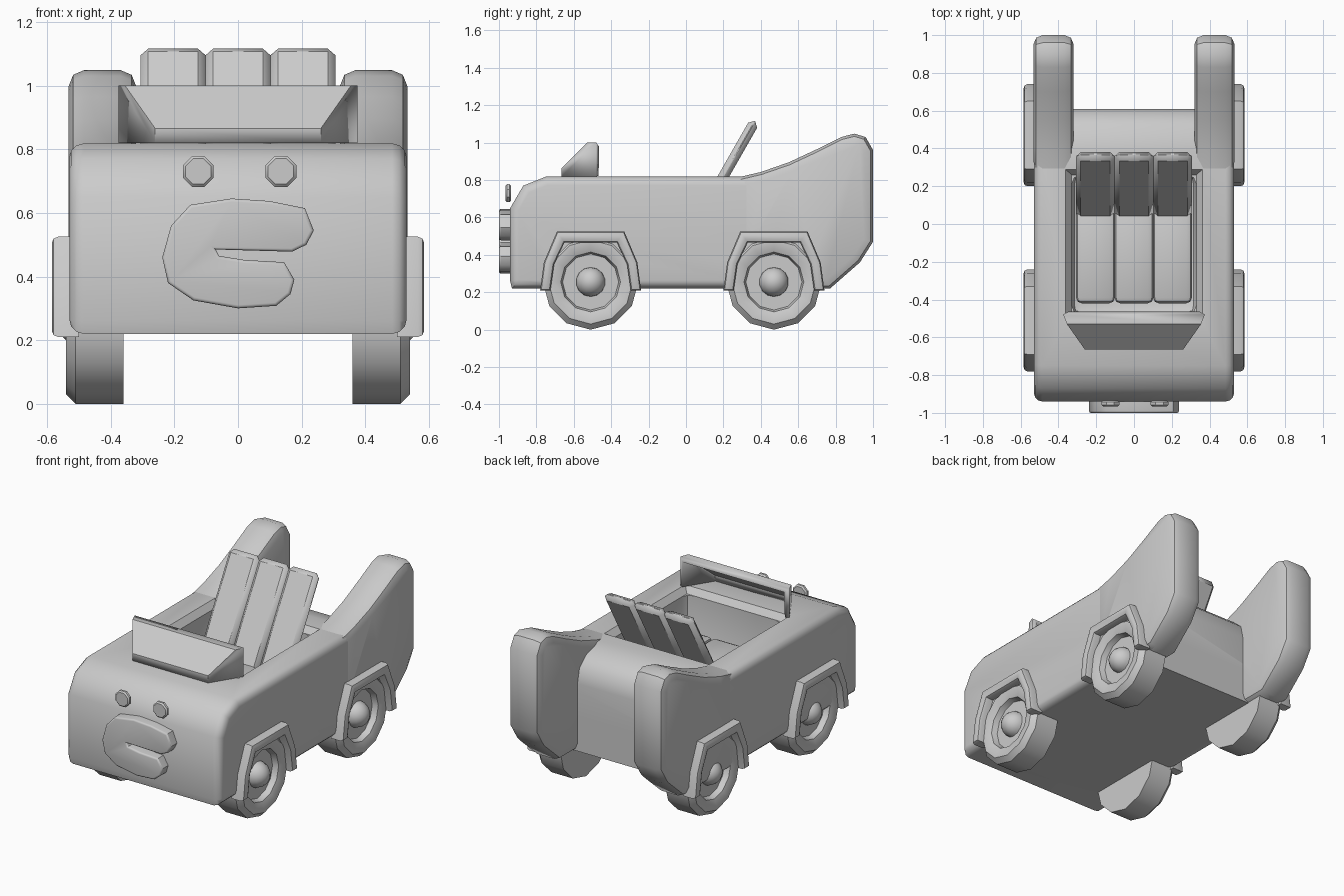
import bpy, bmesh, math
from mathutils import Matrix, Vector

cube = bpy.data.objects.get("Cube")
if cube:
    bpy.data.objects.remove(cube)

grey = bpy.data.materials.new("plain grey")
grey.use_nodes = True
grey.diffuse_color = (0.6, 0.6, 0.6, 1)
grey.node_tree.nodes["Principled BSDF"].inputs["Base Color"].default_value = (0.6, 0.6, 0.6, 1)


def finish(name, bm, angle=40):
    bmesh.ops.recalc_face_normals(bm, faces=bm.faces)
    mesh = bpy.data.meshes.new(name)
    bm.to_mesh(mesh)
    bm.free()
    mesh.materials.append(grey)
    ob = bpy.data.objects.new(name, mesh)
    bpy.context.collection.objects.link(ob)
    smooth(ob, angle)
    return ob


def activate(ob):
    bpy.ops.object.select_all(action="DESELECT")
    ob.select_set(True)
    bpy.context.view_layer.objects.active = ob


def smooth(ob, angle=40):
    activate(ob)
    bpy.ops.object.shade_smooth_by_angle(angle=math.radians(angle))


def slab(name, points, axis, lo, hi, bevel=0.0, segments=2, ends=(True, True)):
    """Extrude a flat outline along x or y and round its end rims."""
    bm = bmesh.new()
    put = (lambda a, b, t: (t, a, b)) if axis == "x" else (lambda a, b, t: (a, t, b))
    first = [bm.verts.new(put(a, b, lo)) for a, b in points]
    last = [bm.verts.new(put(a, b, hi)) for a, b in points]
    caps = [bm.faces.new(first), bm.faces.new(last)]
    n = len(points)
    for i in range(n):
        j = (i + 1) % n
        bm.faces.new((first[i], first[j], last[j], last[i]))
    bmesh.ops.recalc_face_normals(bm, faces=bm.faces)
    if bevel:
        rims = [e for cap, use in zip(caps, ends) if use for e in cap.edges]
        bmesh.ops.bevel(bm, geom=rims, offset=bevel, segments=segments,
                        profile=0.5, affect="EDGES", clamp_overlap=True)
    return finish(name, bm)


def block(name, size, matrix, bevel=0.0, segments=2):
    bm = bmesh.new()
    bmesh.ops.create_cube(bm, size=1, matrix=Matrix.Diagonal((*size, 1)))
    if bevel:
        bmesh.ops.bevel(bm, geom=bm.edges[:], offset=bevel, segments=segments,
                        profile=0.5, affect="EDGES")
    bm.transform(matrix)
    return finish(name, bm)


def lathe(name, profile, centre, steps, side=1):
    """Turn (x, radius) points about an x axis."""
    bm = bmesh.new()
    verts = [bm.verts.new((x, 0, -r)) for x, r in profile]
    edges = [bm.edges.new(p) for p in zip(verts, verts[1:])]
    bmesh.ops.spin(bm, geom=verts + edges, axis=(1, 0, 0), cent=(0, 0, 0),
                   angle=math.tau, steps=steps, use_duplicate=False)
    bmesh.ops.remove_doubles(bm, verts=bm.verts, dist=0.0005)
    bm.transform(Matrix.Translation(centre) @ Matrix.Diagonal((side, 1, 1, 1)))
    return finish(name, bm, 32)


def cut(ob, cutter):
    mod = ob.modifiers.new("cut", "BOOLEAN")
    mod.operation, mod.solver, mod.object = "DIFFERENCE", "EXACT", cutter
    activate(ob)
    bpy.ops.object.modifier_apply(modifier=mod.name)


# Main body, with a rounded nose and tail
body = slab("body", [(-0.93, 0.22), (-0.94, 0.26), (-0.94, 0.65), (-0.87, 0.77), (-0.75, 0.818),
                     (0.4, 0.818), (0.52, 0.79), (0.59, 0.73), (0.61, 0.64), (0.61, 0.22)],
            "x", -0.53, 0.53, 0.055, 3)

# Open cockpit, with a flared rim
cockpit = block("cockpit_cutter", (0.66, 0.74, 0.8), Matrix.Translation((0, -0.11, 0.85)), 0.05)
rim = bmesh.new()
bmesh.ops.create_cube(rim, size=1, matrix=Matrix.Translation((0, -0.11, 0.82))
                      @ Matrix.Diagonal((0.66, 0.74, 0.08, 1)))
for v in rim.verts:
    if v.co.z > 0.82:
        v.co.x *= 1.2
        v.co.y += math.copysign(0.06, v.co.y + 0.11)
rim_cutter = finish("rim_cutter", rim)
cutters = [cockpit, rim_cutter]
for c in cutters:
    cut(body, c)

# Tall rear fins
fin_outline = [(0.28, 0.22), (0.28, 0.815), (0.4, 0.843), (0.55, 0.895), (0.7, 0.965), (0.83, 1.03),
               (0.9, 1.048), (0.96, 1.03), (1.0, 0.96), (1.0, 0.47), (0.93, 0.36), (0.77, 0.22)]
fins = {s: slab(n + "_fin", fin_outline, "x", s * 0.32, s * 0.532, 0.048)
        for s, n in ((1, "left"), (-1, "right"))}

# Wheels, hubs and arches
half_arch = [(0.27, 0.21), (0.25, 0.36), (0.18, 0.525)]
inner_arch = [(0.14, 0.465), (0.195, 0.35), (0.215, 0.21)]
arch = half_arch + [(-a, b) for a, b in half_arch[::-1]]
arch += [(-a, b) for a, b in inner_arch[::-1]] + inner_arch
tyre = [(0.36, 0), (0.36, 0.255), (0.51, 0.255), (0.54, 0.225), (0.54, 0.2), (0.525, 0.16),
        (0.49, 0.15), (0.49, 0)]
hub = [(0.48 + 0.085 * math.sin(a), 0.08 * math.cos(a))
       for a in (i * math.pi / 10 for i in range(6))]
for side, sname in ((1, "left"), (-1, "right")):
    for y, end in ((-0.51, "front"), (0.47, "rear")):
        where, tag = (0, y, 0.255), end + "_" + sname
        well = lathe("well_cutter", [(0.47, 0), (0.47, 0.235), (0.7, 0.235), (0.7, 0)],
                     where, 12, side)
        cutters.append(well)
        cut(body, well)
        if end == "rear":
            cut(fins[side], well)
        lathe(tag + "_wheel", tyre, where, 12, side)
        lathe(tag + "_hub", hub, where, 14, side)
        slab(tag + "_arch", [(y + a, b) for a, b in arch], "x", side * 0.5, side * 0.585,
             0.02, 2, (False, True))

for c in cutters:
    bpy.data.objects.remove(c)
for ob in (body, *fins.values()):
    smooth(ob)

# Seat of three padded strips, with a leaning back
lean = Matrix.Rotation(math.radians(-29.7), 4, "X")
for i, part in enumerate(("right", "middle", "left")):
    x = (i - 1) * 0.204
    block("seat_back_" + part, (0.206, 0.055, 0.66),
          Matrix.Translation((x, 0.205, 0.828)) @ lean, 0.025, 1)
    block("seat_cushion_" + part, (0.206, 0.5, 0.16), Matrix.Translation((x, -0.17, 0.52)), 0.03)

# Windscreen hood, a sloped shell open at the back
bm = bmesh.new()
def corner(x, y, z):
    return bm.verts.new((x, y, z))
rings = [[corner(s * 0.375, -0.48, 0.82), corner(s * 0.375, -0.48, 1.0), corner(s * 0.355, -0.53, 1.0),
          corner(s * 0.26, -0.665, 0.865), corner(s * 0.26, -0.665, 0.82)] for s in (-1, 1)]
for ring in rings:
    bm.faces.new(ring)
for i in range(1, 4):
    bm.faces.new((rings[0][i], rings[0][i + 1], rings[1][i + 1], rings[1][i]))
hood = finish("windscreen", bm, 20)
shell = hood.modifiers.new("shell", "SOLIDIFY")
shell.thickness, shell.offset, shell.use_even_offset = 0.025, -1, True

# Eyes
for x, sname in ((-0.125, "right"), (0.135, "left")):
    ring = [(x + 0.052 * math.cos(i * math.tau / 8 + math.pi / 8),
             0.73 + 0.052 * math.sin(i * math.tau / 8 + math.pi / 8)) for i in range(8)]
    slab(sname + "_eye", ring, "y", -0.965, -0.935, 0.008, 1)

# Bill, a puffy open mouth shape
bill = [(-0.07, 0.485), (0.17, 0.478), (0.215, 0.5), (0.238, 0.545), (0.21, 0.615), (0.1, 0.637),
        (-0.02, 0.645), (-0.15, 0.625), (-0.21, 0.56), (-0.238, 0.46), (-0.22, 0.38), (-0.14, 0.325),
        (0, 0.3), (0.12, 0.308), (0.165, 0.345), (0.177, 0.39), (0.145, 0.445), (0.02, 0.452),
        (-0.06, 0.465)]
slab("bill", bill, "y", -1.0, -0.92, 0.035, 3, (True, False))
